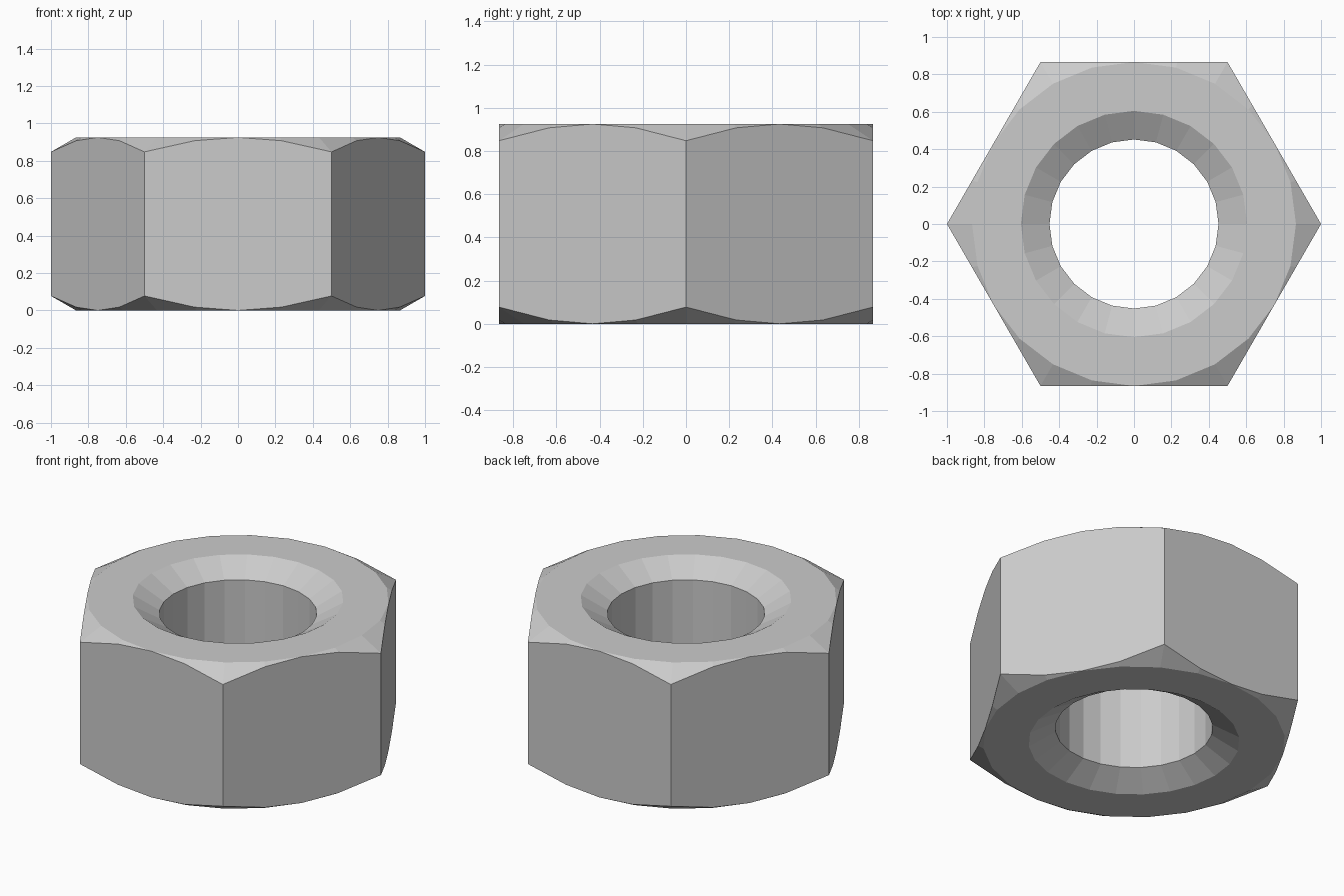
import bpy, bmesh
from math import sin, cos, pi, tan

if "Cube" in bpy.data.objects:
    bpy.data.objects.remove(bpy.data.objects["Cube"])

SEG = 24            # facets around the axis
H = 0.925           # nut height
FLAT = cos(pi / 6)  # distance from axis to each hexagon side
BORE, RIM, SINK = 0.452, 0.605, 0.09
SLOPE = tan(pi / 6)


def section(i):
    """Closed radial profile (radius, z) at facet corner i."""
    off = ((i % 4) - 2) * 2 * pi / SEG      # angle from the middle of the side
    r = FLAT / cos(off)
    drop = (r - FLAT) * SLOPE               # conical corner chamfer
    return [(FLAT, 0), (r, drop), (r, H - drop), (FLAT, H),
            (RIM, H), (BORE, H - SINK), (BORE, SINK), (RIM, 0)]


bm = bmesh.new()
rings = []
for i in range(SEG):
    a = 2 * pi * i / SEG
    rings.append([bm.verts.new((r * cos(a), r * sin(a), z)) for r, z in section(i)])

# skin neighbouring sections into the hexagon, chamfers, countersinks and bore
n = len(rings[0])
for i in range(SEG):
    p, q = rings[i], rings[(i + 1) % SEG]
    for j in range(n):
        k = (j + 1) % n
        bm.faces.new((p[j], q[j], q[k], p[k]))

# chamfer vanishes at the middle of each side
bmesh.ops.remove_doubles(bm, verts=bm.verts, dist=1e-4)
bmesh.ops.recalc_face_normals(bm, faces=bm.faces)

mesh = bpy.data.meshes.new("hex_nut")
bm.to_mesh(mesh)
bm.free()
nut = bpy.data.objects.new("hex_nut", mesh)
bpy.context.collection.objects.link(nut)
